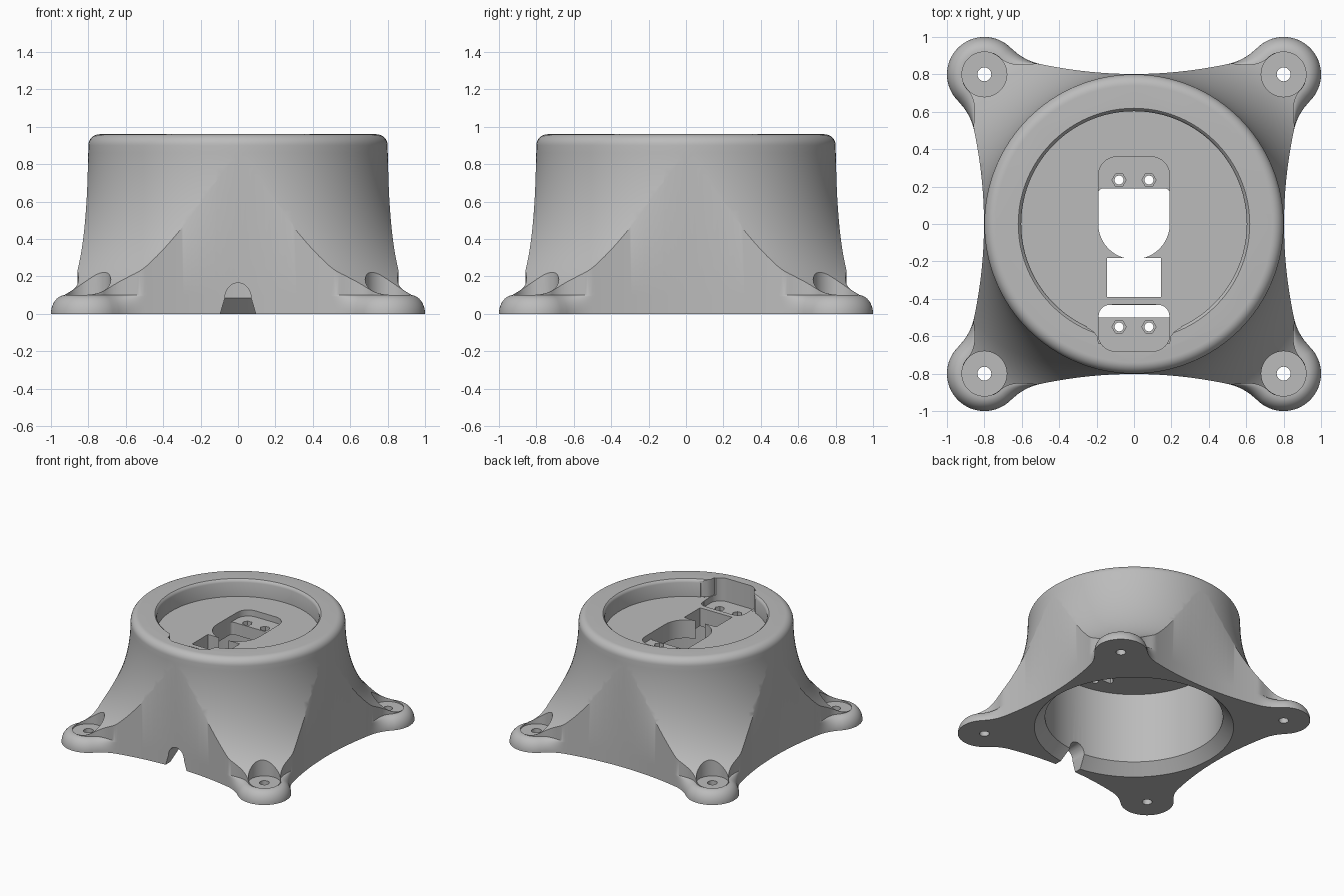
import bpy
import bmesh
from math import sin, cos, pi, radians
from mathutils import Vector

cube = bpy.data.objects.get("Cube")
if cube:
    bpy.data.objects.remove(cube)

grey = bpy.data.materials.new("light grey")
grey.use_nodes = True
colour = (0.5, 0.5, 0.5, 1)
grey.diffuse_color = colour
grey.node_tree.nodes["Principled BSDF"].inputs["Base Color"].default_value = colour


def loft(name, rings):
    """Closed solid through rings of equal point count, capped at both ends."""
    n = len(rings[0])
    verts = [p for ring in rings for p in ring]
    faces = [list(range(n))[::-1], list(range(len(verts) - n, len(verts)))]
    for k in range(len(rings) - 1):
        for i in range(n):
            j = (i + 1) % n
            faces.append([k * n + i, k * n + j, (k + 1) * n + j, (k + 1) * n + i])
    mesh = bpy.data.meshes.new(name)
    mesh.from_pydata(verts, [], faces)
    mesh.update()
    mesh.materials.append(grey)
    obj = bpy.data.objects.new(name, mesh)
    bpy.context.collection.objects.link(obj)
    return obj


def turned(name, profile, centre=(0, 0), sides=96):
    return loft(name, [[(centre[0] + r * cos(2 * pi * i / sides),
                         centre[1] + r * sin(2 * pi * i / sides), z)
                        for i in range(sides)] for r, z in profile])


def prism(name, outline, z0, z1):
    return loft(name, [[(x, y, z) for x, y in outline] for z in (z0, z1)])


def rounded(w, y0, y1, low, high, steps=10):
    """Counter-clockwise rectangle with its own low and high corner radii."""
    pts = []
    for sx, y, r, a in ((1, y0, low, -90), (1, y1, high, 0),
                        (-1, y1, high, 90), (-1, y0, low, 180)):
        cx, cy = sx * (w - r), y + (r if y == y0 else -r)
        for k in range(steps + 1):
            t = radians(a + 90 * k / steps)
            pts.append((cx + r * cos(t), cy + r * sin(t)))
    return pts


def volume(mesh):
    bm = bmesh.new()
    bm.from_mesh(mesh)
    result = bm.calc_volume(signed=True)
    bm.free()
    return result


def carve(target, tool, operation="DIFFERENCE"):
    """Apply a boolean with the first solver that gives a sound solid."""
    before = volume(target.data)
    for solver in ("MANIFOLD", "EXACT", "FLOAT"):
        m = target.modifiers.new(tool.name, "BOOLEAN")
        m.operation, m.solver, m.object = operation, solver, tool
        bpy.context.view_layer.update()
        graph = bpy.context.evaluated_depsgraph_get()
        mesh = bpy.data.meshes.new_from_object(target.evaluated_get(graph))
        target.modifiers.remove(m)
        if 0.3 * before < volume(mesh) < before - 0.00001:
            target.data = mesh
            break
        bpy.data.meshes.remove(mesh)
    bpy.data.objects.remove(tool)


# Flared round tower
steps = 32
profile = [(1.45, -0.05), (1.45, 0.1)]
profile += [(1.25 - 0.45 * cos(t), 0.9 - 0.8 * sin(t))
            for t in (pi / 2 * (1 - k / steps) for k in range(steps + 1))]
profile += [(0.74 + 0.06 * cos(t), 0.9 + 0.06 * sin(t))
            for t in (pi / 2 * k / 8 for k in range(1, 9))]
body = turned("mounting_base", profile, sides=128)

# Four-footed outline: shallow side, neck fillet, round foot
octant = []                     # point, outward normal, edge rounding weight
for k in range(24):
    x = 0.5 * k / 24
    octant.append((Vector((x, 0.802 + 0.212 * x * x)), Vector((0, 1)), 0))
for k in range(14):
    t = radians(-78.5 + 34.4 * k / 14)
    d = Vector((cos(t), sin(t)))
    w = k / 14
    octant.append((Vector((0.44, 1.149)) + 0.3 * d, -d, w * w * (3 - 2 * w)))
for k in range(17):
    t = radians(135.9 - 90.9 * k / 16)
    d = Vector((cos(t), sin(t)))
    octant.append((Vector((0.8, 0.8)) + 0.2 * d, d, 1))


def footprint_ring(inset, z):
    half = [p - n * inset * w for p, n, w in octant]
    quarter = half + [Vector((p.y, p.x)) for p in half[-2:0:-1]]
    ring = []
    for turn in range(4):
        ring += [(p.x, p.y, z) for p in quarter]
        quarter = [Vector((p.y, -p.x)) for p in quarter]
    return ring[::-1]


angles = [pi / 2 * k / 10 for k in range(11)]
levels = [(0.076 * (1 - cos(t)), 0.1 * sin(t)) for t in angles] + [(0.076, 1.1)]
carve(body, loft("footprint", [footprint_ring(i, z) for i, z in levels]), "INTERSECT")

# Hollow underside and the dished top
carve(body, turned("bore", [(0.76, -0.01), (0.67, 0.085), (0.67, 0.67)]))
carve(body, turned("recess", [(0.603, 0.82), (0.603, 0.935), (0.608, 0.95),
                              (0.62, 0.961), (0.62, 1.1)]))

# Floor openings and screw ledges
for name, shape, z0, z1 in (
        ("ledge_pocket_back", rounded(0.19, 0.1, 0.36, 0.01, 0.1), 0.77, 0.9),
        ("main_opening", rounded(0.191, -0.188, 0.19, 0.188, 0.025), 0.6, 0.9),
        ("square_opening", rounded(0.145, -0.39, -0.183, 0.002, 0.002), 0.6, 0.9),
        ("ledge_pocket_front", rounded(0.191, -0.68, -0.43, 0.09, 0.09), 0.77, 1.1),
        ("cable_slot", rounded(0.189, -0.5, -0.432, 0.002, 0.06), 0.6, 0.9)):
    carve(body, prism(name, shape, z0, z1))
flare = [(0.189, -0.64), (0.196, -0.6), (0.215, -0.575), (0.25, -0.553), (0.25, -0.5)]
carve(body, prism("rim_notch", flare + [(-x, y) for x, y in flare[::-1]], 0.821, 1.1))

# Nut seats and screw holes
for x in (-0.08, 0.08):
    for y in (0.235, -0.55):
        carve(body, turned("nut_seat", [(0.038, 0.73), (0.038, 0.8)], (x, y), 6))
        carve(body, turned("screw_hole", [(0.024, 0.6), (0.024, 0.79)], (x, y), 24))

# Foot counterbores and bolt holes
for x in (-0.8, 0.8):
    for y in (-0.8, 0.8):
        carve(body, turned("counterbore", [(0.12, 0.09), (0.12, 0.6)], (x, y), 48))
        carve(body, turned("bolt_hole", [(0.037, -0.1), (0.037, 0.2)], (x, y), 32))

# Arched cable exit through the front wall
arch = [(0.07 * cos(t), 0.085 + 0.08 * sin(t)) for t in (pi * k / 20 for k in range(21))]
arch = [(0.098, -0.01)] + arch + [(-0.098, -0.01)]
carve(body, loft("cable_exit", [[(x, y, z) for x, z in arch] for y in (-0.5, -1)]))

# Smooth flowing walls, crisp cut edges
bpy.ops.object.select_all(action="DESELECT")
body.select_set(True)
bpy.context.view_layer.objects.active = body
bpy.ops.object.shade_smooth_by_angle(angle=radians(32))
